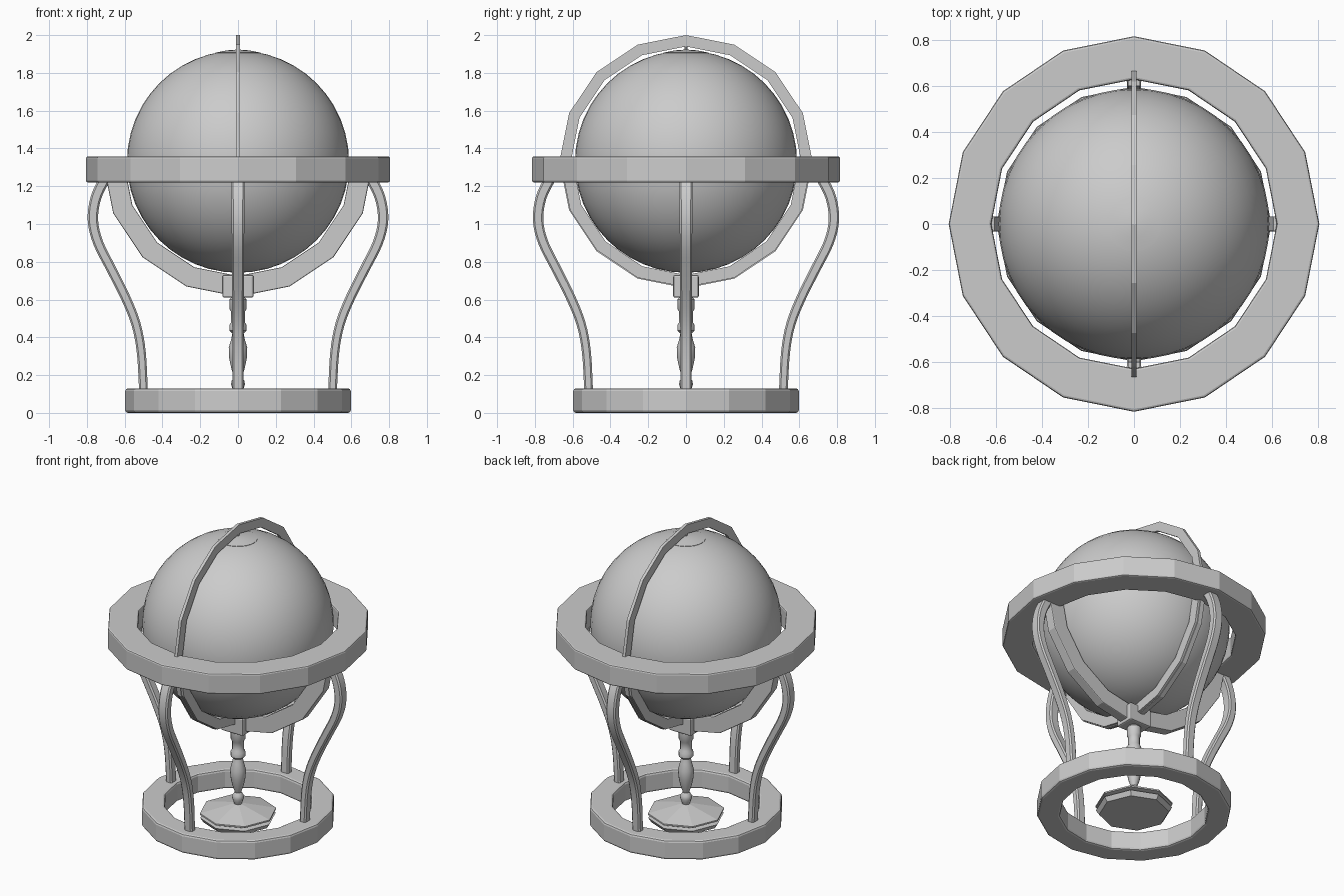
import bpy, bmesh, math
from mathutils import Vector, Matrix

if "Cube" in bpy.data.objects:
    bpy.data.objects.remove(bpy.data.objects["Cube"])

C = Vector((0, 0, 1.33))  # globe centre


def loft(name, loops, closed=False, smooth=None, bevel=0):
    """Skin a row of equal-length point loops; open rows get end caps."""
    bm = bmesh.new()
    rows = [[bm.verts.new(p) for p in loop] for loop in loops]
    n, m = len(rows), len(rows[0])
    for i in range(n if closed else n - 1):
        a, b = rows[i], rows[(i + 1) % n]
        for j in range(m):
            k = (j + 1) % m
            bm.faces.new((a[j], a[k], b[k], b[j]))
    if not closed:
        bm.faces.new(rows[0])
        bm.faces.new(rows[-1])
    bmesh.ops.recalc_face_normals(bm, faces=bm.faces)
    me = bpy.data.meshes.new(name)
    bm.to_mesh(me)
    bm.free()
    ob = bpy.data.objects.new(name, me)
    bpy.context.collection.objects.link(ob)
    finish(ob, smooth, bevel)
    return ob


def finish(ob, smooth=None, bevel=0):
    if bevel:
        mod = ob.modifiers.new("edge_bevel", "BEVEL")
        mod.width, mod.segments, mod.limit_method = bevel, 2, "ANGLE"
        mod.angle_limit = math.radians(40)
    if smooth:
        bpy.ops.object.select_all(action="DESELECT")
        ob.select_set(True)
        bpy.context.view_layer.objects.active = ob
        bpy.ops.object.shade_smooth_by_angle(angle=math.radians(smooth))


def ring(name, r0, r1, w0, w1, place, start=0, steps=16, bevel=0):
    """Rectangular-section ring on a 16-sided circle, or an arc of it."""
    full = steps == 16
    loops = []
    for i in range(steps if full else steps + 1):
        t = math.radians(start + i * 22.5)
        loops.append([place(r * math.cos(t), r * math.sin(t), w)
                      for r, w in ((r0, w0), (r1, w0), (r1, w1), (r0, w1))])
    return loft(name, loops, closed=full, bevel=bevel)


def lathe(name, profile, sides, smooth=None):
    loops = [[(r * math.cos(2 * math.pi * j / sides), r * math.sin(2 * math.pi * j / sides), z)
              for j in range(sides)] for r, z in profile]
    return loft(name, loops, smooth=smooth)


def flat(a, b, w): return Vector((a, b, w))
def side_plane(a, b, w): return C + Vector((w, a, b))
def front_plane(a, b, w): return C + Vector((a, w, b))


# Globe with a thin polar cap
bpy.ops.mesh.primitive_uv_sphere_add(segments=48, ring_count=24, radius=0.588, location=C)
globe = bpy.context.object
globe.name = "globe"
finish(globe, smooth=40)
lathe("polar_cap", [(0.12, 1.895), (0.12, 1.907), (0.06, 1.919), (0.01, 1.923)], 24, smooth=40)
lathe("polar_pin", [(0.008, 1.90), (0.008, 1.96)], 8, smooth=40)

# Horizontal rings
horizon = ring("horizon_ring", 0.62, 0.805, 1.22, 1.358, flat, bevel=0.01)
horizon.scale.y = 1.013
ring("base_ring", 0.455, 0.597, 0.0, 0.13, flat, bevel=0.014)

# Vertical rings around the globe
ring("meridian_ring", 0.61, 0.67, -0.01, 0.01, side_plane)
ring("lower_cradle_side", 0.6, 0.665, -0.025, 0.025, side_plane, start=180, steps=8)
ring("lower_cradle_front", 0.605, 0.715, -0.033, 0.033, front_plane, start=180, steps=8, bevel=0.006)

# Block where the cradle arms cross
bpy.ops.mesh.primitive_cube_add(size=1, location=(0, 0, 0.67))
block = bpy.context.object
block.name = "cradle_block"
block.data.transform(Matrix.Diagonal((0.165, 0.135, 0.12, 1)))
finish(block, bevel=0.01)

# Turned stem and its octagonal foot
lathe("turned_stem", [(0.03, 0.62), (0.045, 0.6), (0.045, 0.55), (0.036, 0.535), (0.036, 0.48),
                      (0.046, 0.465), (0.046, 0.435), (0.03, 0.42), (0.036, 0.39), (0.049, 0.345),
                      (0.047, 0.29), (0.034, 0.23), (0.02, 0.19), (0.034, 0.17), (0.037, 0.15),
                      (0.028, 0.125), (0.02, 0.1)], 12, smooth=35)
lathe("stem_foot", [(0.215, 0.0), (0.235, 0.03), (0.2, 0.035), (0.2, 0.045), (0.237, 0.052),
                    (0.237, 0.062), (0.13, 0.088), (0.03, 0.112)], 8)


# Four S-curved legs
def smooth_path(pts, steps=4):
    pts = [Vector(p) for p in pts]
    ext = [2 * pts[0] - pts[1]] + pts + [2 * pts[-1] - pts[-2]]
    out = []
    for a, b, c, d in zip(ext, ext[1:], ext[2:], ext[3:]):
        for i in range(steps):
            t = i / steps
            out.append(0.5 * (2 * b + (c - a) * t + (2 * a - 5 * b + 4 * c - d) * t * t
                              + (3 * b - a - 3 * c + d) * t ** 3))
    return out + [pts[-1]]


path = smooth_path([(0.70, 1.25), (0.752, 1.14), (0.768, 1.02), (0.74, 0.9), (0.67, 0.76),
                    (0.595, 0.61), (0.54, 0.47), (0.512, 0.32), (0.5, 0.11)])
for k, side in enumerate(("right", "back", "left", "front")):
    reach = 0.015 if k % 2 else 0
    turn = Matrix.Rotation(k * math.pi / 2, 3, "Z")
    loops = []
    for i, p in enumerate(path):
        d = (path[min(i + 1, len(path) - 1)] - path[max(i - 1, 0)]).normalized()
        nrm = Vector((-d.y, d.x))
        f = i / (len(path) - 1)
        u, v, c = 0.029 - 0.006 * f, 0.035 - 0.006 * f, 0.009
        section = [(u, v - c), (u - c, v), (c - u, v), (-u, v - c),
                   (-u, c - v), (c - u, -v), (u - c, -v), (u, c - v)]
        loops.append([turn @ Vector((p.x + reach + nrm.x * a, b, p.y + nrm.y * a))
                      for a, b in section])
    loft(side + "_leg", loops, smooth=35)
